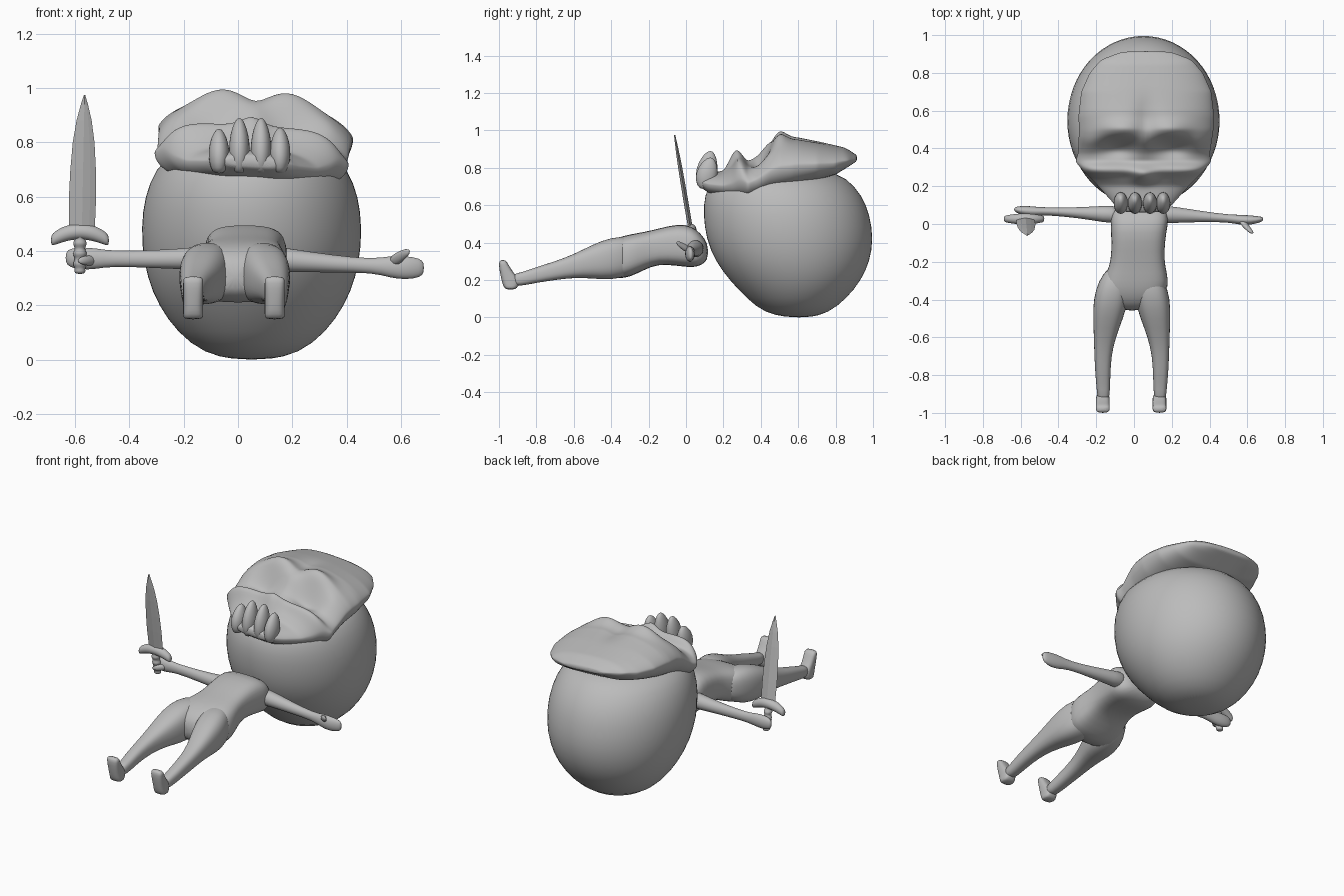
import bpy, bmesh
from math import cos, sin, pi, exp

cube = bpy.data.objects.get("Cube")
if cube:
    bpy.data.objects.remove(cube, do_unlink=True)

clay = bpy.data.materials.new("clay_grey")
clay.use_nodes = True
clay.diffuse_color = (.5, .5, .5, 1)
clay.node_tree.nodes["Principled BSDF"].inputs["Base Color"].default_value = (.5, .5, .5, 1)


def ring(axis, t, a, ra, b, rb, power=2, count=20):
    """Superellipse across an axis, centred on a, b with radii ra, rb."""
    points = []
    for i in range(count):
        angle = 2 * pi * i / count
        c, s = cos(angle), sin(angle)
        p = a + ra * abs(c) ** (2 / power) * (1 if c > 0 else -1)
        q = b + rb * abs(s) ** (2 / power) * (1 if s > 0 else -1)
        points.append({"x": (t, p, q), "y": (p, t, q), "z": (p, q, t)}[axis])
    return points


def loft(name, rings, levels=1, smooth=True):
    """Skin a closed surface over a row of rings."""
    bm = bmesh.new()
    loops = [[bm.verts.new(p) for p in r] for r in rings]
    n = len(loops[0])
    for lower, upper in zip(loops, loops[1:]):
        for i in range(n):
            j = (i + 1) % n
            bm.faces.new((lower[i], lower[j], upper[j], upper[i]))
    bm.faces.new(loops[0][::-1])
    bm.faces.new(loops[-1])
    bmesh.ops.recalc_face_normals(bm, faces=bm.faces)
    for face in bm.faces:
        face.smooth = smooth
    mesh = bpy.data.meshes.new(name)
    bm.to_mesh(mesh)
    bm.free()
    mesh.materials.append(clay)
    obj = bpy.data.objects.new(name, mesh)
    bpy.context.collection.objects.link(obj)
    if levels:
        mod = obj.modifiers.new("round", "SUBSURF")
        mod.levels = mod.render_levels = levels


def blend(table, t):
    """Read a value between the rows of a table of pairs."""
    for (t0, v0), (t1, v1) in zip(table, table[1:]):
        if t <= t1:
            return v0 + (v1 - v0) * max(0, (t - t0) / (t1 - t0))
    return table[-1][1]


def bump(x, y, cx, cy, sx, sy):
    return exp(-((x - cx) / sx) ** 2 - ((y - cy) / sy) ** 2)


MID = .05  # the head sits slightly to one side

# Back of the head: height, near y, far y, half width
skull = [(0, .55, .66, .06), (.022, .42, .76, .175), (.1, .325, .86, .275),
         (.2, .23, .94, .345), (.3, .155, .985, .386), (.42, .105, 1.005, .408),
         (.55, .09, .985, .405), (.65, .095, .945, .38), (.75, .14, .86, .325),
         (.79, .25, .75, .2)]
loft("head", [ring("z", z, MID, w, (n + f) / 2, (f - n) / 2, count=32)
              for z, n, f, w in skull])

# Face mask: width, crest and underside along its length
width = [(.06, .1), (.1, .15), (.2, .24), (.28, .32), (.33, .36), (.37, .35),
         (.57, .36), (.7, .345), (.8, .3), (.87, .24), (.915, .12)]
crest = [(.06, .75), (.1, .77), (.2, .78), (.25, .82), (.28, .865), (.3, .86), (.33, .835),
         (.38, .865), (.42, .9), (.46, .94), (.5, .96), (.6, .96), (.72, .935),
         (.85, .905), (.915, .865)]
under = [(.06, .71), (.12, .67), (.25, .645), (.35, .64), (.45, .68),
         (.6, .715), (.8, .77), (.915, .84)]


def mask_ring(y, half=24):
    w, low = blend(width, y), blend(under, y)
    centre = MID + .015 * min(1, max(0, (y - .35) / .15))
    base = blend(crest, y)
    edge = low + .5 * (base - low)
    ridge = exp(-((y - .28) / .04) ** 2)
    points = []
    for i in range(2 * half):
        u = cos(pi * i / half)
        dx = w * u
        if i <= half:
            side = abs(dx)
            # The brow line arches above each eye
            arch = .045 * min(1, ((side - .14) / .14) ** 2) - .02
            top = blend(crest, y + arch * exp(-((y - .44) / .06) ** 2))
            z = edge + (top - edge) * (1 - abs(u) ** (2.6 + 4 * ridge)) ** .7
            z += .04 * bump(side, y, .13, .5, .09, .05)     # brows
            z -= .05 * bump(side, y, .14, .39, .085, .045)  # eye sockets
            z += .065 * bump(side, y, 0, .255, .05, .035)   # nose
            z -= .03 * bump(side, y, 0, .56, .04, .1)       # forehead crease
        else:
            z = edge - (edge - low) * (1 - abs(u) ** 4) ** .5
        points.append((centre + dx, y, z - .06 * dx))
    return points


rows = 60
loft("face_mask", [mask_ring(.06 + .855 * i / rows) for i in range(rows + 1)])

# Teeth
tooth = [(0, .015), (.1, .032), (.4, .042), (.7, .036), (.92, .02), (1, .006)]
for i, (x, top) in enumerate([(-.07, .85), (.005, .89), (.085, .89), (.155, .855)]):
    loft(f"tooth_{i + 1}", [ring("z", .685 + (top - .685) * t, x, r,
                                 .105 + .025 * t * t, r * 1.5, count=12)
                            for t, r in tooth])

# Torso: y, centre x, half width, underside, top
torso = [(.12, .03, .09, .31, .39), (.08, .03, .14, .275, .45),
         (.03, .03, .157, .265, .49), (-.04, .025, .147, .275, .502),
         (-.15, .02, .14, .285, .475), (-.22, .018, .147, .255, .458),
         (-.3, .01, .175, .215, .445), (-.36, 0, .175, .205, .43),
         (-.42, -.01, .12, .225, .4), (-.46, -.01, .05, .26, .35)]
loft("torso", [ring("y", y, x, w, (a + b) / 2, (b - a) / 2, 3.2)
               for y, x, w, a, b in torso])

# Legs and feet
leg = [(-.22, .07, .05, .29, .4), (-.3, .092, .085, .222, .435), (-.4, .11, .095, .198, .43),
       (-.5, .125, .08, .208, .39), (-.6, .143, .058, .212, .338),
       (-.7, .153, .045, .2, .3), (-.8, .153, .04, .185, .27),
       (-.88, .15, .035, .168, .24), (-.94, .15, .03, .17, .23)]
foot = [(.148, -.962, -.915), (.165, -.977, -.895), (.2, -.987, -.885),
        (.24, -.995, -.925), (.285, -1.002, -.95), (.308, -.995, -.965)]
for name, side in (("left", 1), ("right", -1)):
    loft(name + "_leg", [ring("y", y, side * x - .012, w, (a + b) / 2, (b - a) / 2, 2.6)
                         for y, x, w, a, b in leg])
    loft(name + "_foot", [ring("z", z, side * .15 - .015, .037,
                               (n + f) / 2, (f - n) / 2, 2.8)
                          for z, n, f in foot])

# Arms: x, centre y, half depth, centre z, half height
arms = {
    "left_arm": [(.12, .05, .05, .37, .055), (.2, .05, .046, .365, .043),
                 (.35, .04, .03, .353, .033), (.5, .03, .02, .345, .025),
                 (.56, .022, .028, .342, .042), (.62, .02, .026, .338, .045),
                 (.67, .025, .016, .338, .036), (.685, .026, .008, .338, .02)],
    "right_arm": [(-.08, .05, .05, .375, .055), (-.15, .052, .046, .372, .042),
                  (-.3, .06, .028, .37, .034), (-.47, .068, .02, .372, .028),
                  (-.52, .066, .026, .372, .04), (-.58, .07, .028, .372, .042),
                  (-.62, .075, .018, .375, .036), (-.635, .078, .008, .375, .018)]}
for name, sections in arms.items():
    loft(name, [ring("x", *row, count=14) for row in sections])

# Thumbs
loft("left_thumb", [ring("y", y, x, r, z, r, count=10) for y, x, z, r in
                    [(.02, .57, .36, .022), (-.01, .59, .375, .022),
                     (-.035, .612, .39, .017), (-.052, .627, .4, .01)]])
loft("right_thumb", [ring("y", y, x, r, .365, r, count=10) for y, x, r in
                     [(.07, -.53, .02), (.04, -.55, .02),
                      (.015, -.57, .016), (.005, -.585, .008)]])


# Sword, leaning towards the feet as it rises
def lean(z):
    return .105 - .17 * z


blade = [(.46, .047), (.6, .05), (.7, .047), (.8, .04), (.88, .028), (.94, .013), (.975, .002)]
loft("sword_blade", [ring("z", z, -.575 + .01 * (z - .46) / .5, w, lean(z), .003 + w / 5, 1.2, 8)
                     for z, w in blade], levels=0, smooth=False)
guard = []
for i in range(13):
    s = i / 6 - 1
    guard.append(ring("x", -.582 + .108 * s, lean(.46), .016 + .014 * (1 - s * s),
                      .472 - .034 * s * s, .021 + .009 * (1 - s ** 4), count=12))
loft("sword_guard", guard)
grip = []
for i in range(17):
    z = .315 + .15 * i / 16
    r = .014 if i == 0 else .023 + .004 * cos(i * pi / 2)
    grip.append(ring("z", z, -.582, r, lean(z), r, count=12))
loft("sword_grip", grip)
